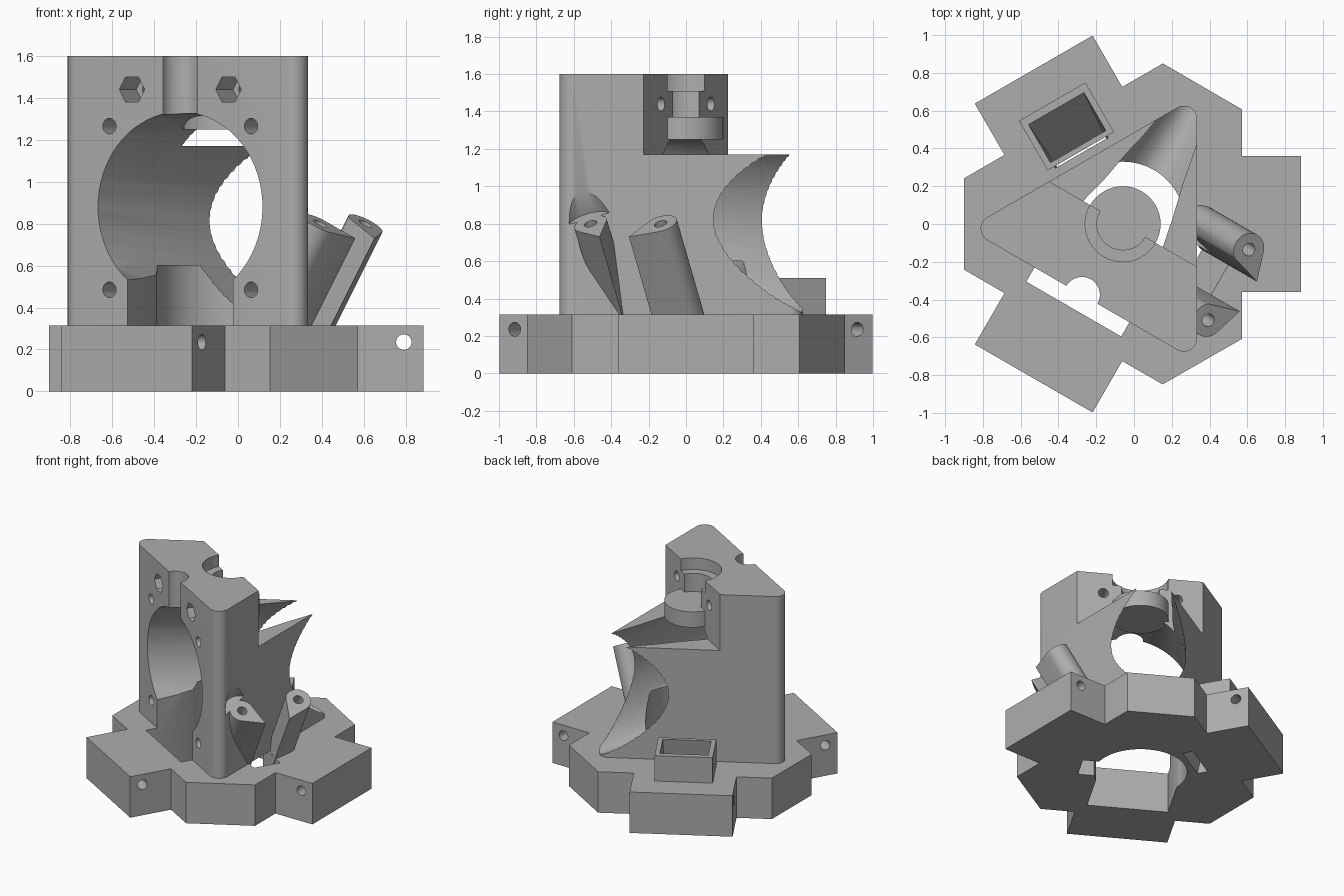
import bpy, bmesh
from math import sin, cos, tan, pi, radians
from mathutils import Matrix, Vector

cube = bpy.data.objects.get("Cube")
if cube:
    bpy.data.objects.remove(cube, do_unlink=True)

grey = bpy.data.materials.new("plain_grey")
grey.use_nodes = True
grey.diffuse_color = (0.42, 0.42, 0.42, 1)
grey.node_tree.nodes["Principled BSDF"].inputs["Base Color"].default_value = (0.42, 0.42, 0.42, 1)

CENTRE = Matrix.Translation((-0.059, 0, 0))
PLAIN = CENTRE
FAN = CENTRE @ Matrix.Rotation(radians(-30), 4, "Z")    # local y runs through the fan bore
TRAY = CENTRE @ Matrix.Rotation(radians(30), 4, "Z")    # local y points out of the tray side
TILT = radians(30)
BASE_TOP, SHELF, TOP = 0.315, 1.17, 1.6


def loft(name, rings, frame):
    """Closed solid through rings of equal point count."""
    bm = bmesh.new()
    rows = [[bm.verts.new(frame @ Vector(p)) for p in ring] for ring in rings]
    n = len(rows[0])
    for a, b in zip(rows, rows[1:]):
        for i in range(n):
            j = (i + 1) % n
            bm.faces.new((a[i], a[j], b[j], b[i]))
    bm.faces.new(rows[0][::-1])
    bm.faces.new(rows[-1])
    bmesh.ops.recalc_face_normals(bm, faces=bm.faces)
    mesh = bpy.data.meshes.new(name)
    bm.to_mesh(mesh)
    bm.free()
    mesh.materials.append(grey)
    ob = bpy.data.objects.new(name, mesh)
    bpy.context.collection.objects.link(ob)
    return ob


def prism(name, outline, z0, z1, frame):
    return loft(name, [[(x, y, z) for x, y in outline] for z in (z0, z1)], frame)


def circle(r, n=40, x=0, y=0):
    return [(x + r * cos(2 * pi * i / n), y + r * sin(2 * pi * i / n)) for i in range(n)]


def rect(x0, x1, y0, y1):
    return [(x0, y0), (x1, y0), (x1, y1), (x0, y1)]


def bore(r, x, z, y0, y1, frame, n=24):
    """Cutter along the local y axis."""
    ring = circle(r, n, x, z)
    return loft("cutter", [[(a, y, b) for a, b in ring] for y in (y0, y1)], frame)


def boolean(target, others, operation="DIFFERENCE"):
    bpy.context.view_layer.objects.active = target
    for other in others:
        other.hide_render = True
        mod = target.modifiers.new("cut", "BOOLEAN")
        mod.operation, mod.solver, mod.object = operation, "EXACT", other
        bpy.ops.object.modifier_apply(modifier=mod.name)


# Base plate: three square lobes with three chamfered sides between them
outline = []
for k in range(3):
    c, s = cos(k * 2 * pi / 3), sin(k * 2 * pi / 3)
    for x, y in ((0.63, -0.36), (0.944, -0.36), (0.944, 0.36), (0.63, 0.36), (0.63, 0.607), (0.212, 0.85)):
        outline.append((x * c - y * s, x * s + y * c))
base = prism("base_plate", outline, 0, BASE_TOP, PLAIN)

# Tower: rounded triangle
R = 0.07
sides = [(0, 0.393), (2 * pi / 3, 0.39), (4 * pi / 3, 0.433)]
outline = []
for k in range(3):
    (a, da), (b, db) = sides[k], sides[(k + 1) % 3]
    da, db = da - R, db - R
    det = cos(a) * sin(b) - sin(a) * cos(b)
    cx = (da * sin(b) - db * sin(a)) / det
    cy = (db * cos(a) - da * cos(b)) / det
    for i in range(13):
        t = a + 2 * pi / 3 * i / 12
        outline.append((cx + R * cos(t), cy + R * sin(t)))
tower = prism("tower", outline, BASE_TOP, TOP, PLAIN)

# Screw posts leaning out of the right side
posts = []
for name, side in (("rear_post", 1), ("front_post", -1)):
    frame = FAN @ Matrix.Translation((0.646, 0.216 * side, 0.8)) @ Matrix.Rotation(TILT, 4, "Y")
    start = math_a = -0.0
    # round outer edge meeting at a sharp inner corner
    arc = [radians(25 + 215 * i / 24) for i in range(25)]
    section = [(0.09 * cos(t), side * 0.09 * sin(t)) for t in arc] + [(0.14, -0.125 * side)]
    post = prism(name, section, -0.68, 0, frame)
    boolean(post, [prism("cutter", circle(0.035, 20), -0.35, 0.1, frame)])
    posts.append(post)
    if side < 0:
        clearance = prism("cutter", circle(0.13, 32), 0, 0.7, frame)

# Open tray on the back left lobe
tray = prism("tray", rect(-0.203, 0.203, 0.445, 0.748), BASE_TOP, 0.51, TRAY)
chute = loft("cutter", [
    [(x, y, -0.02) for x, y in rect(-0.15, 0.15, 0.37, 0.44)],
    [(x, y, 0.53) for x, y in rect(-0.17, 0.17, 0.477, 0.716)]], TRAY)

# Fan bore: round at the front, narrowing to a tall ellipse at the back
rings = []
for y, w, h, z in ((-0.46, 0.453, 0.453, 0.88), (-0.433, 0.453, 0.453, 0.88), (0.8, 0.15, 0.463, 0.782)):
    rings.append([(a * w, y, z + b * h) for a, b in circle(1, 72)])
fan_bore = loft("cutter", rings, FAN)

# Openings through the floor
well = prism("cutter", circle(0.33, 64), -0.1, 0.6, PLAIN)
slot = prism("cutter", rect(-0.29, 0.29, -0.52, 0.02), -0.1, 0.58, FAN)
vent = loft("cutter", [[(x, y, -0.02) for x, y in rect(0, 0.42, -0.1, 0.1)],
                       [(x, y, 0.33) for x, y in rect(0.1, 0.6, -0.1, 0.1)]], FAN)

# Slanted pocket in the right wall
lean = tan(TILT)
profile = [(0.55 - lean * 0.76, 0.3), (1, 0.3), (1, 1.84), (0.55 + lean * 0.78, 1.84)]
pocket = loft("cutter", [[(x, y, z) for x, z in profile] for y in (-0.167, 0.167)], FAN)

# Upper half cut away, stepped collar seat and front groove
half_cut = prism("cutter", rect(-1.2, 1.2, 0, 1.2), SHELF, TOP + 0.1, FAN)
collar = [prism("cutter", circle(r, 48), z0, z1, PLAIN)
          for r, z0, z1 in ((0.137, 1.1, 1.65), (0.2, 1.51, 1.66), (0.2, 1.25, 1.37))]
groove = prism("cutter", circle(0.095, 32, 0, -0.433), 1.0, TOP + 0.1, FAN)

# Fan screw holes and nut recesses
holes = [bore(0.037, sx * 0.39, z, -0.5, -0.2, FAN) for sx in (-1, 1) for z in (0.485, 1.265)]
for sx in (-1, 1):
    holes.append(bore(0.07, sx * 0.266, 1.44, -0.5, -0.27, FAN, 6))
    holes.append(bore(0.037, sx * 0.266, 1.44, -0.45, 0.1, FAN))

# Cross holes through the base lobes
lobe_holes = []
for k in range(3):
    frame = CENTRE @ Matrix.Rotation(k * 2 * pi / 3, 4, "Z")
    lobe_holes.append(bore(0.037, 0.85, 0.235, -0.5, 0.5, frame))

boolean(base, [well, slot, vent, chute] + lobe_holes)
boolean(tower, [half_cut, fan_bore, slot, well, pocket, clearance, groove] + collar + holes)
boolean(tray, [chute])
for post in posts:
    boolean(post, [well, fan_bore])

# Remove cutters and finish shading
parts = [base, tower, tray] + posts
for ob in [o for o in bpy.data.objects if o.name.startswith("cutter")]:
    bpy.data.objects.remove(ob, do_unlink=True)
bpy.ops.object.select_all(action="DESELECT")
for ob in parts:
    ob.select_set(True)
bpy.context.view_layer.objects.active = base
bpy.ops.object.shade_smooth_by_angle(angle=radians(30))
